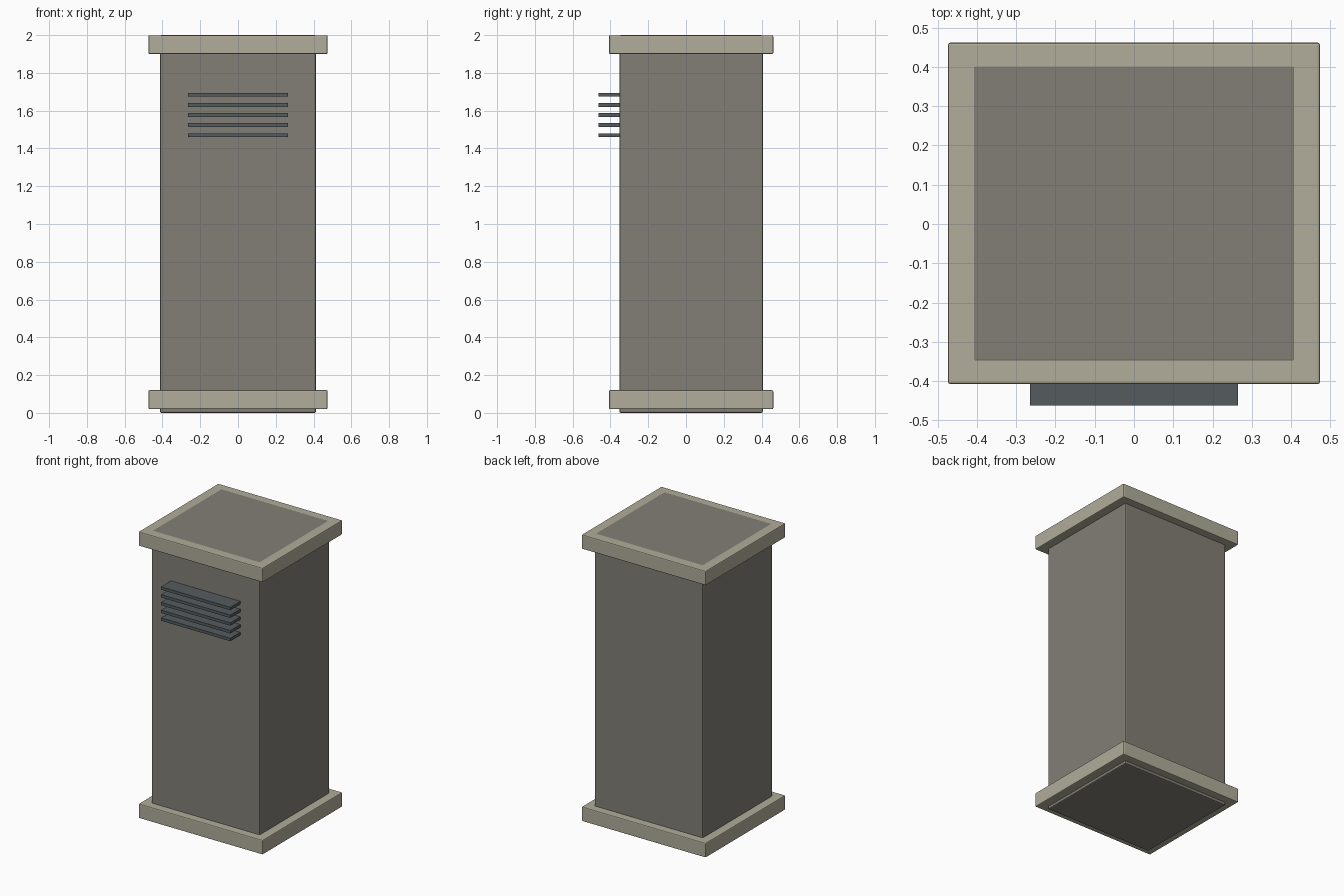
import bpy

if "Cube" in bpy.data.objects:
    bpy.data.objects.remove(bpy.data.objects["Cube"])


def material(name, rgb):
    m = bpy.data.materials.new(name)
    m.diffuse_color = (*rgb, 1)
    m.use_nodes = True
    m.node_tree.nodes["Principled BSDF"].inputs["Base Color"].default_value = m.diffuse_color
    return m


stone = material("grey_stone", (0.225, 0.212, 0.180))
trim = material("pale_trim", (0.440, 0.418, 0.325))
metal = material("dark_metal", (0.090, 0.105, 0.112))


def box(name, lo, hi, mat, bevel=0.0):
    """Box between two corners, with optional rounded edges."""
    centre = [(a + b) / 2 for a, b in zip(lo, hi)]
    bpy.ops.mesh.primitive_cube_add(size=1, location=centre)
    ob = bpy.context.object
    ob.name = name
    ob.scale = [b - a for a, b in zip(lo, hi)]
    bpy.ops.object.transform_apply(location=False, rotation=False, scale=True)
    ob.data.materials.append(mat)
    if bevel:
        mod = ob.modifiers.new("edge_bevel", 'BEVEL')
        mod.width = bevel
        mod.segments = 2
    return ob


# Main cabinet, running through both trim slabs and just proud of the top one
box("cabinet_body", (-0.413, -0.353, 0), (0.413, 0.407, 2.0), stone, 0.008)

# Overhanging trim slabs at the bottom and top
for name, z0, z1 in (("base_trim", 0.02, 0.12), ("top_trim", 1.90, 1.999)):
    box(name, (-0.474, -0.408, z0), (0.474, 0.462, z1), trim, 0.006)

# Vent slats projecting from the front
for i in range(5):
    z = 1.47 + i * 0.0535
    box(f"vent_slat_{i + 1}", (-0.265, -0.462, z - 0.01),
        (0.265, -0.345, z + 0.01), metal)
